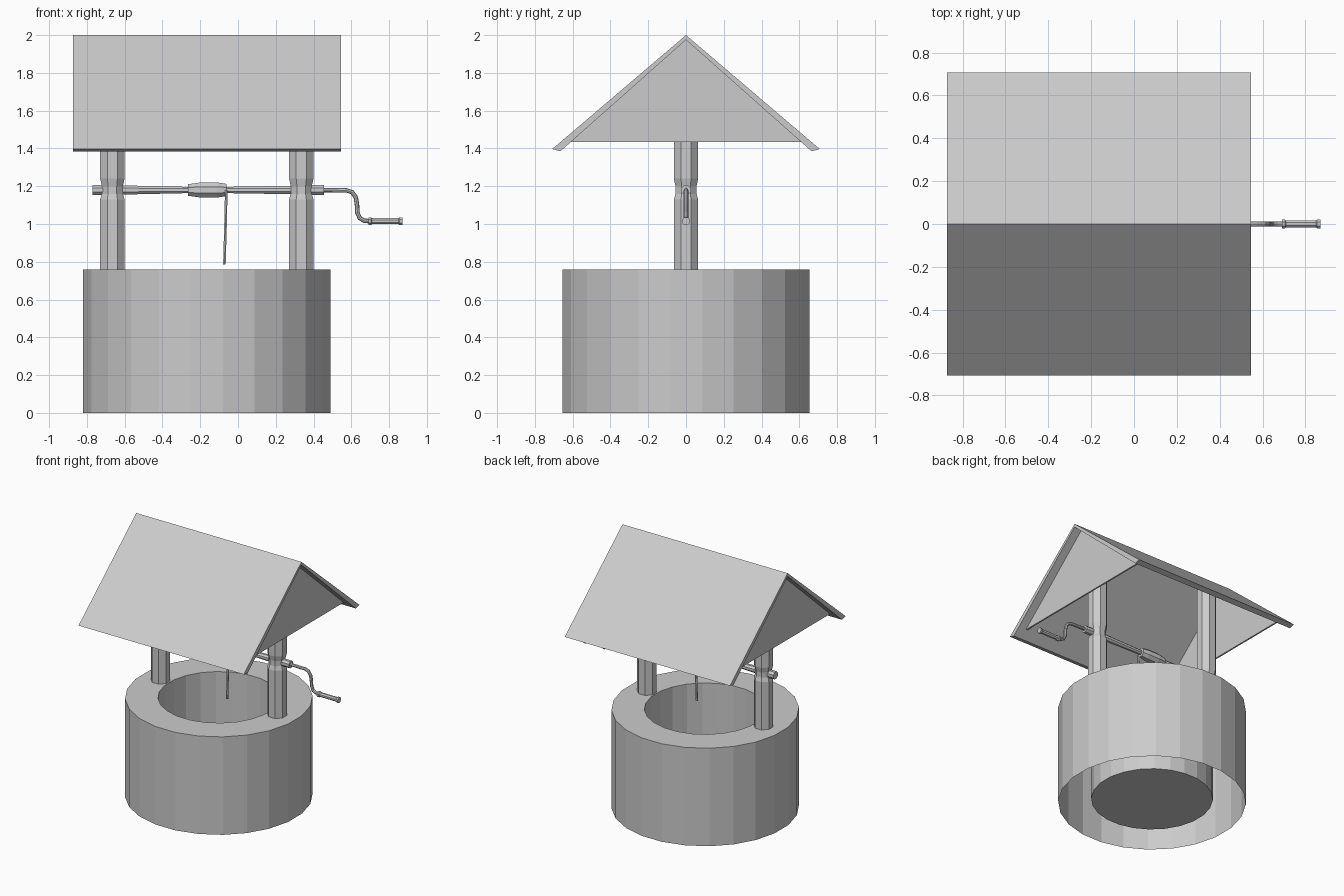
import bpy, bmesh
from math import sin, cos, pi
from mathutils import Matrix, Vector

if "Cube" in bpy.data.objects:
    bpy.data.objects.remove(bpy.data.objects["Cube"])

CX = -0.165          # centre of the well
AXLE_Z = 1.18


def finish(name, bm):
    bmesh.ops.recalc_face_normals(bm, faces=bm.faces)
    me = bpy.data.meshes.new(name)
    bm.to_mesh(me)
    bm.free()
    ob = bpy.data.objects.new(name, me)
    bpy.context.collection.objects.link(ob)
    return ob


def skin(name, rings, cap_start=True, cap_end=True):
    """Bridge a list of equal-length point rings into a tube."""
    bm = bmesh.new()
    vs = [[bm.verts.new(p) for p in ring] for ring in rings]
    n = len(vs[0])
    for a, b in zip(vs, vs[1:]):
        for i in range(n):
            j = (i + 1) % n
            bm.faces.new((a[i], a[j], b[j], b[i]))
    if cap_start:
        bm.faces.new(vs[0][::-1])
    if cap_end:
        bm.faces.new(vs[-1])
    return finish(name, bm)


def lathe(name, profile, sides, origin, along_x=False, **caps):
    """Turn (radius, height) pairs around z, or around x."""
    m = Matrix.Translation(origin)
    if along_x:
        m = m @ Matrix.Rotation(pi / 2, 4, 'Y')
    rings = [[m @ Vector((r * cos(2 * pi * (i + .5) / sides),
                          r * sin(2 * pi * (i + .5) / sides), h))
              for i in range(sides)] for r, h in profile]
    return skin(name, rings, **caps)


def tube(name, path, radius, sides=8):
    """Sweep a round section along a path lying in an xz plane."""
    pts = [Vector(p) for p in path]
    rings = []
    for i, p in enumerate(pts):
        t = (pts[min(i + 1, len(pts) - 1)] - pts[max(i - 1, 0)]).normalized()
        u = Vector((0, 1, 0))
        v = t.cross(u)
        rings.append([p + radius * (cos(2 * pi * k / sides) * u + sin(2 * pi * k / sides) * v)
                      for k in range(sides)])
    return skin(name, rings)


def extrude_x(name, outline, x0, x1):
    """Extrude a yz outline between two x positions."""
    return skin(name, [[(x, y, z) for y, z in outline] for x in (x0, x1)])


# Well wall: outer side, rim, inner shaft and floor, open underneath the ring
lathe("well_wall", [(.66, 0), (.66, .76), (.428, .76), (.428, .03)], 24,
      (CX, 0, 0), cap_start=False)

# Posts, pinched where the axle passes
for side, s in (("left", -1), ("right", 1)):
    lathe(side + "_post", [(.07, .76), (.07, 1.13), (.06, 1.16), (.06, 1.2),
                           (.07, 1.24), (.07, 1.9)], 8, (CX + s * .5, 0, 0))
    # Gable panels
    x = CX + s * .64
    extrude_x(side + "_gable", [(-.61, 1.435), (.61, 1.435), (0, 1.975)],
              x - .006, x + .006)

# Roof slabs, slightly thicker toward the eaves
for side, s in (("front", -1), ("back", 1)):
    extrude_x(side + "_roof", [(0, 2), (s * .708, 1.397), (s * .665, 1.385), (0, 1.975)],
              -.873, .545)

# Axle with end knobs and the rope drum
lathe("axle", [(.03, -.77), (.03, -.715), (.022, -.71), (.026, -.60), (.018, -.27),
               (.018, -.06), (.024, .28), (.028, .39), (.028, .455)], 8,
      (0, 0, AXLE_Z), along_x=True)
lathe("rope_drum", [(.033, -.265), (.043, -.2), (.043, -.11), (.035, -.06)], 8,
      (0, 0, AXLE_Z), along_x=True)

# Rope
tube("rope", [(-.062, -.03, 1.18), (-.066, -.03, 1.0), (-.072, -.03, .785)], .008, 6)

# Crank arm and handle
tube("crank_arm", [(.45, 0, 1.18), (.575, 0, 1.178), (.605, 0, 1.168), (.624, 0, 1.14),
                   (.63, 0, 1.1), (.632, 0, 1.06), (.645, 0, 1.03), (.67, 0, 1.017),
                   (.70, 0, 1.015)], .012)
lathe("crank_handle", [(.022, .69), (.022, .705), (.017, .71), (.017, .85),
                       (.022, .855), (.022, .87)], 8, (0, 0, 1.015), along_x=True)
